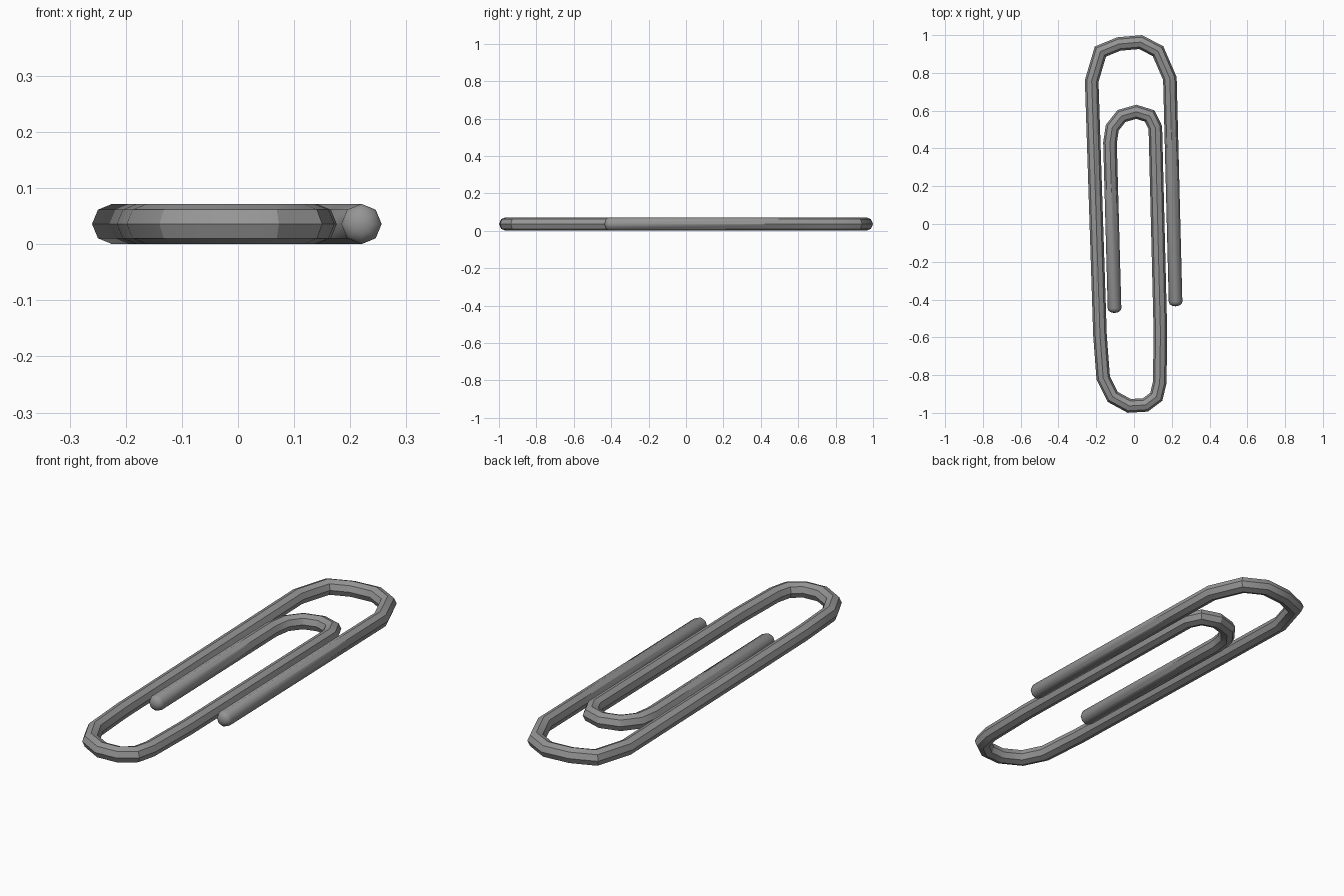
import bpy, bmesh, math
from mathutils import Vector

cube = bpy.data.objects.get("Cube")
if cube:
    bpy.data.objects.remove(cube, do_unlink=True)

RADIUS = 0.036
SIDES = 8

# Wire centreline: outer loop, lower bend, inner loop
PATH = [
    (0.22, -0.412), (0.19, 0.77), (0.127, 0.915), (0.035, 0.963),
    (-0.08, 0.953), (-0.178, 0.913), (-0.224, 0.757), (-0.18, -0.59),
    (-0.163, -0.815), (-0.113, -0.915), (-0.025, -0.963), (0.06, -0.958),
    (0.118, -0.915), (0.136, -0.84), (0.14, -0.58), (0.113, 0.51),
    (0.083, 0.572), (0.012, 0.594), (-0.066, 0.572), (-0.115, 0.51),
    (-0.127, 0.43), (-0.103, -0.447),
]
points = [Vector((x, y, RADIUS)) for x, y in PATH]
bm = bmesh.new()


def ring(centre, across, radius):
    """Octagonal cross-section, one corner pointing straight up."""
    verts = []
    for i in range(SIDES):
        a = math.tau * i / SIDES
        offset = across * math.cos(a) * radius
        offset.z += math.sin(a) * radius
        verts.append(bm.verts.new(centre + offset))
    return verts


def bridge(a, b):
    return [bm.faces.new((a[i], a[(i + 1) % SIDES], b[(i + 1) % SIDES], b[i]))
            for i in range(SIDES)]


def side_of(direction):
    return Vector((direction.y, -direction.x, 0))


# Mitred wire
steps = [(b - a).normalized() for a, b in zip(points, points[1:])]
rings = []
for i, p in enumerate(points):
    before, after = steps[max(i - 1, 0)], steps[min(i, len(steps) - 1)]
    along = (before + after).normalized()
    rings.append(ring(p, side_of(along) / along.dot(after), RADIUS))
for a, b in zip(rings, rings[1:]):
    bridge(a, b)

# Rounded ends
cap_faces = []
for last, p, out in ((rings[0], points[0], -steps[0]),
                     (rings[-1], points[-1], steps[-1])):
    side = side_of(steps[0] if last is rings[0] else steps[-1])
    for angle in (30, 60):
        t = math.radians(angle)
        nxt = ring(p + out * 0.024 * math.sin(t), side, RADIUS * math.cos(t))
        cap_faces += bridge(last, nxt)
        last = nxt
    tip = bm.verts.new(p + out * 0.024)
    for i in range(SIDES):
        cap_faces.append(bm.faces.new((last[i], last[(i + 1) % SIDES], tip)))

bmesh.ops.recalc_face_normals(bm, faces=bm.faces)

# Crisp edges along the wire, smooth ends
caps = set(cap_faces)
for f in bm.faces:
    f.smooth = True
for e in bm.edges:
    on_cap = all(f in caps for f in e.link_faces)
    e.smooth = on_cap or e.calc_face_angle(0) < math.radians(30)

mesh = bpy.data.meshes.new("bent_wire")
bm.to_mesh(mesh)
bm.free()
wire = bpy.data.objects.new("bent_wire", mesh)
bpy.context.collection.objects.link(wire)

steel = bpy.data.materials.new("steel_grey")
steel.use_nodes = True
colour = (0.3, 0.3, 0.3, 1)
steel.diffuse_color = colour
steel.node_tree.nodes["Principled BSDF"].inputs["Base Color"].default_value = colour
mesh.materials.append(steel)
